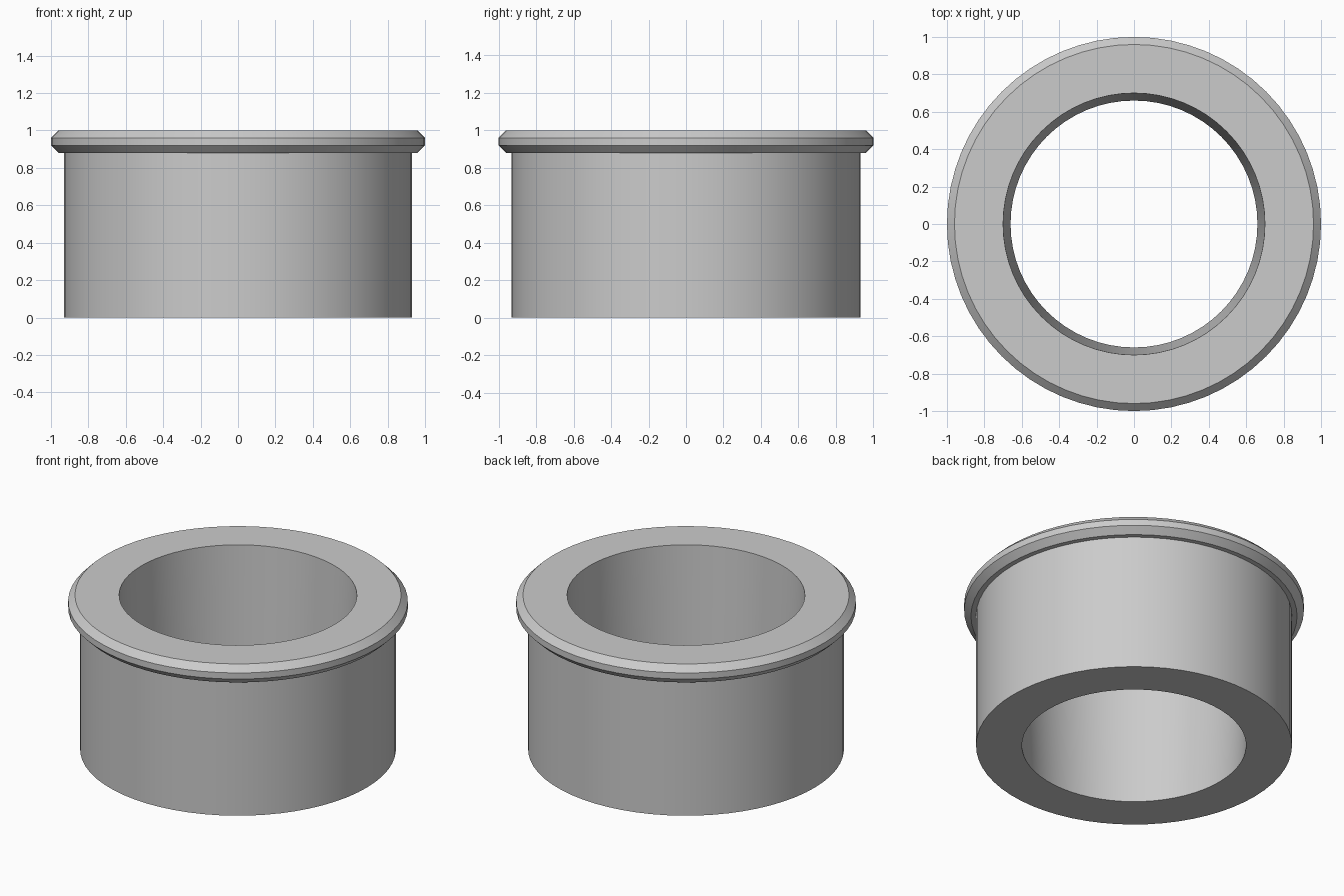
import bpy
import bmesh
import math

cube = bpy.data.objects.get("Cube")
if cube:
    bpy.data.objects.remove(cube, do_unlink=True)

# Single grey material
grey = bpy.data.materials.new("light_grey")
grey.use_nodes = True
colour = (0.6, 0.6, 0.6, 1)
grey.diffuse_color = colour
grey.node_tree.nodes["Principled BSDF"].inputs["Base Color"].default_value = colour


def lathe(name, profile, segments=64):
    """Revolve a closed (radius, height) profile about the z axis."""
    bm = bmesh.new()
    rings = []
    for i in range(segments):
        a = math.tau * i / segments
        rings.append([bm.verts.new((r * math.cos(a), r * math.sin(a), z)) for r, z in profile])
    for i, ring in enumerate(rings):
        after = rings[(i + 1) % segments]
        for j in range(len(profile)):
            k = (j + 1) % len(profile)
            bm.faces.new((ring[j], after[j], after[k], ring[k]))
    bmesh.ops.recalc_face_normals(bm, faces=bm.faces)
    mesh = bpy.data.meshes.new(name)
    bm.to_mesh(mesh)
    bm.free()
    mesh.materials.append(grey)
    obj = bpy.data.objects.new(name, mesh)
    bpy.context.collection.objects.link(obj)
    bpy.ops.object.select_all(action="DESELECT")
    obj.select_set(True)
    bpy.context.view_layer.objects.active = obj
    bpy.ops.object.shade_smooth_by_angle(angle=math.radians(30))
    return obj


# Sleeve with a tapered bore and a chamfered flange at the top
lathe("flanged_bushing", [
    (0.66, 0), (0.93, 0), (0.93, 0.88),
    (0.96, 0.88), (1, 0.92), (1, 0.96), (0.96, 1),
    (0.70, 1),
])
